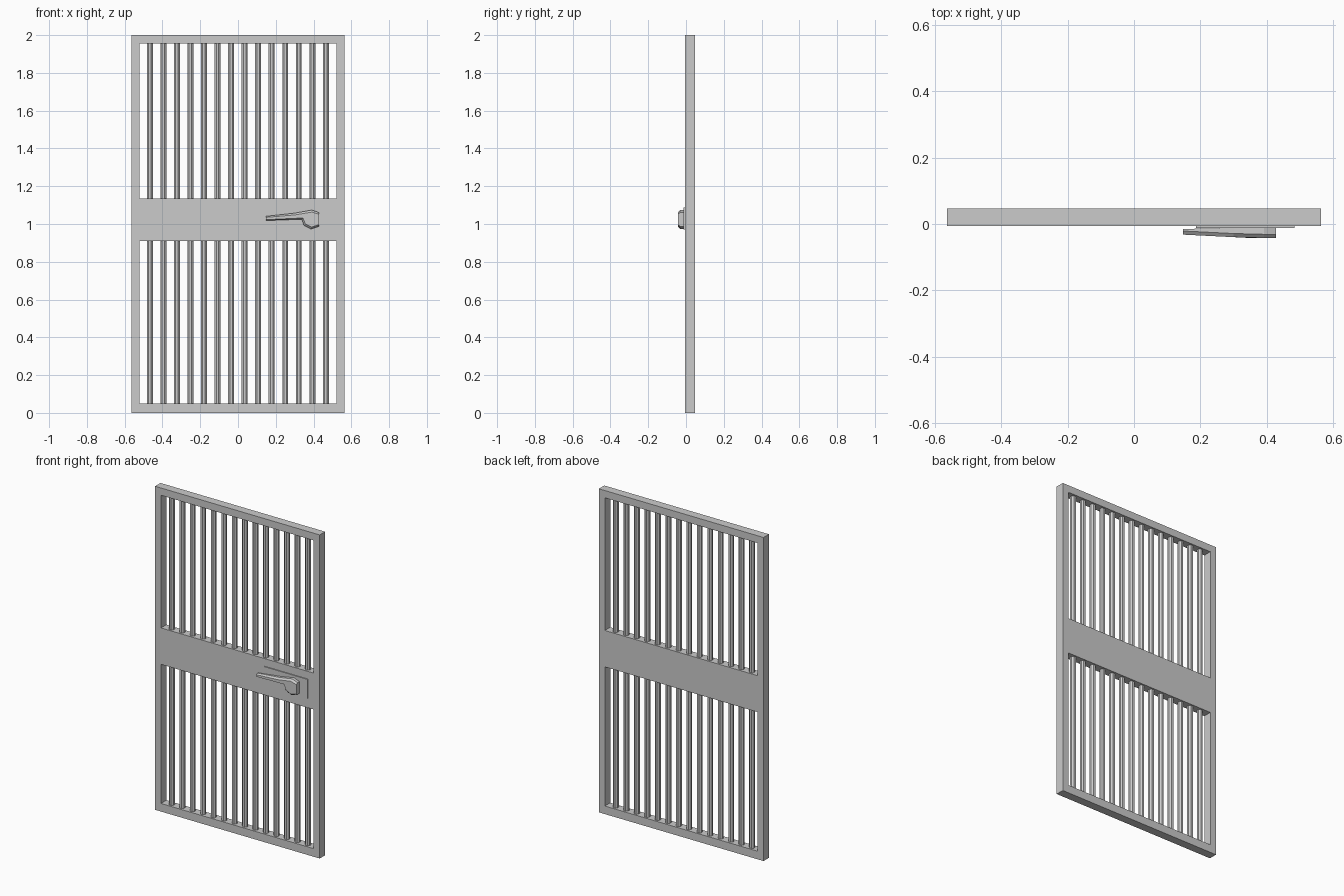
import bpy, bmesh

if "Cube" in bpy.data.objects:
    bpy.data.objects.remove(bpy.data.objects["Cube"])

Y_FRONT, Y_BACK = -0.006, 0.047


def finish(bm, name):
    bmesh.ops.recalc_face_normals(bm, faces=bm.faces)
    mesh = bpy.data.meshes.new(name)
    bm.to_mesh(mesh)
    bm.free()
    obj = bpy.data.objects.new(name, mesh)
    bpy.context.collection.objects.link(obj)
    return obj


def box(name, x0, x1, y0, y1, z0, z1):
    bm = bmesh.new()
    bmesh.ops.create_cube(bm, size=1)
    for v in bm.verts:
        v.co = (x1 if v.co.x > 0 else x0, y1 if v.co.y > 0 else y0, z1 if v.co.z > 0 else z0)
    return finish(bm, name)


# Door frame with solid middle band: grid of cells, two openings, extruded back
xs = [-0.563, -0.522, 0.522, 0.563]
zs = [0, 0.05, 0.91, 1.135, 1.955, 2.0]
bm = bmesh.new()
grid = [[bm.verts.new((x, Y_FRONT, z)) for z in zs] for x in xs]
for i in range(3):
    for j in range(5):
        if i == 1 and j in (1, 3):
            continue
        bm.faces.new((grid[i][j], grid[i + 1][j], grid[i + 1][j + 1], grid[i][j + 1]))
ext = bmesh.ops.extrude_face_region(bm, geom=bm.faces[:], use_keep_orig=True)
for v in ext["geom"]:
    if isinstance(v, bmesh.types.BMVert):
        v.co.y = Y_BACK
finish(bm, "door_frame")

# Vertical bars, upper and lower rows
for row, z0, z1 in (("lower", 0.045, 0.915), ("upper", 1.13, 1.96)):
    for i in range(14):
        bpy.ops.mesh.primitive_cylinder_add(
            vertices=8, radius=0.017, depth=z1 - z0,
            location=(-0.467 + i * 0.0717, (Y_FRONT + Y_BACK) / 2, (z0 + z1) / 2),
            rotation=(0, 0, 0.3927))
        bpy.context.object.name = f"{row}_bar_{i + 1}"

# Lock plate
box("lock_plate", 0.187, 0.484, -0.012, Y_FRONT + 0.002, 0.97, 1.088)

# Lever handle: outline (x, z) with a smaller front outline for the chamfer
back = [(0.148, 1.018), (0.338, 1.025), (0.349, 0.992), (0.386, 0.973), (0.428, 0.987),
        (0.428, 1.061), (0.391, 1.074), (0.30, 1.058), (0.148, 1.041)]
front = [(0.148, 1.023), (0.344, 1.032), (0.357, 1.0), (0.389, 0.984), (0.428, 0.996),
         (0.428, 1.052), (0.391, 1.063), (0.30, 1.048), (0.148, 1.035)]


def front_y(x):
    return -0.032 - 0.01 * min(1, (x - 0.148) / 0.2)


def back_y(x):
    return -0.015 + 0.004 * min(1, (x - 0.148) / 0.2)


bm = bmesh.new()
loops = [[bm.verts.new((x, back_y(x), z)) for x, z in back],
         [bm.verts.new((x, front_y(x) + 0.011, z)) for x, z in back],
         [bm.verts.new((x, front_y(x), z)) for x, z in front]]
n = len(back)
for a, b in zip(loops, loops[1:]):
    for k in range(n):
        bm.faces.new((a[k], a[(k + 1) % n], b[(k + 1) % n], b[k]))
bm.faces.new(loops[0][::-1])
bm.faces.new(loops[2])
finish(bm, "lever_handle")
